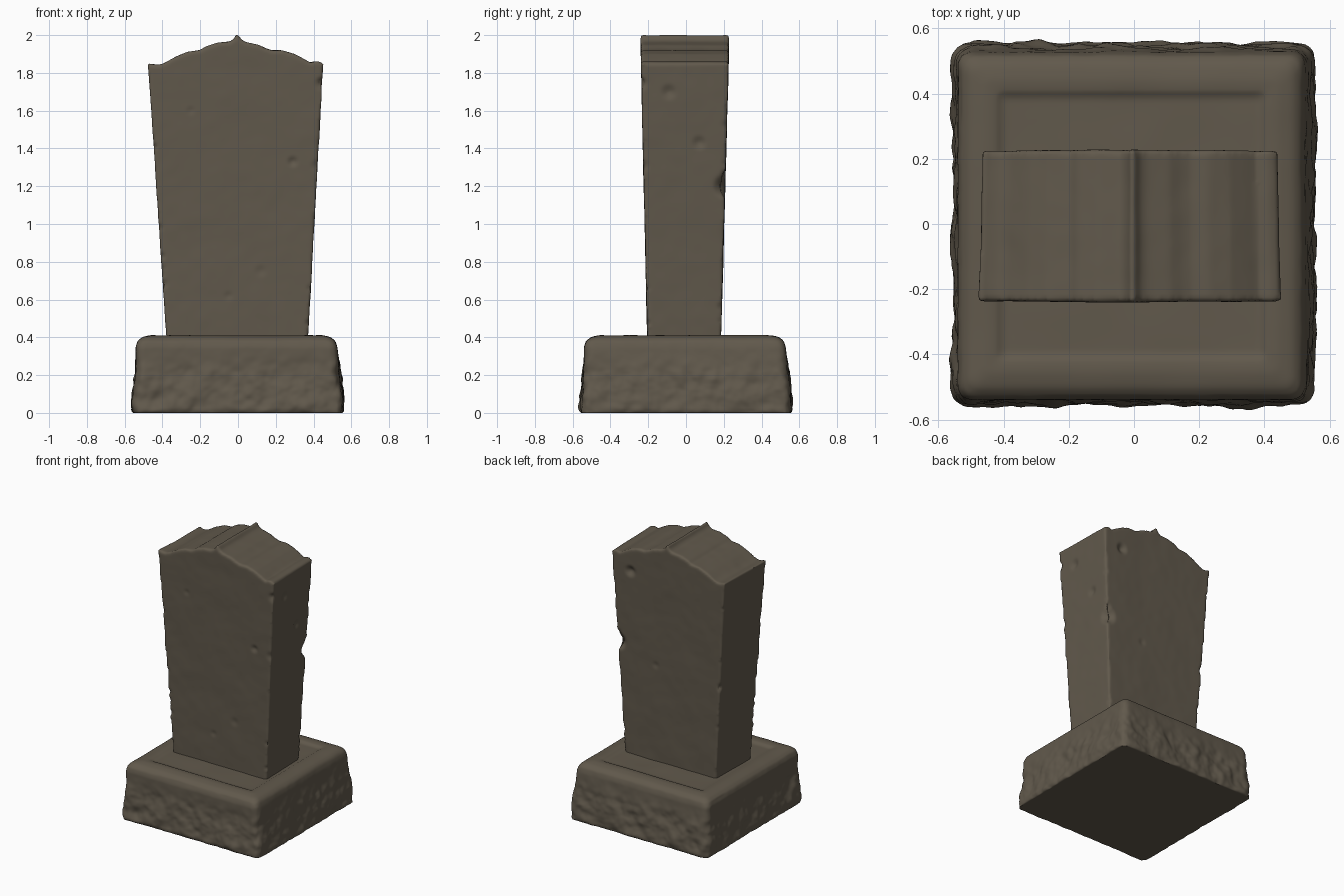
import bpy, bmesh, math, random
from mathutils import Vector, noise

if "Cube" in bpy.data.objects:
    bpy.data.objects.remove(bpy.data.objects["Cube"])

random.seed(4)

stone = bpy.data.materials.new("weathered_grey_brown_stone")
stone.diffuse_color = (0.120, 0.100, 0.072, 1)
stone.use_nodes = True
stone.node_tree.nodes["Principled BSDF"].inputs["Base Color"].default_value = stone.diffuse_color


def make_object(name, bm, voxel, smooth):
    """Turn a rough block into a dense, softly rounded mesh."""
    bmesh.ops.recalc_face_normals(bm, faces=bm.faces)
    me = bpy.data.meshes.new(name)
    bm.to_mesh(me)
    bm.free()
    ob = bpy.data.objects.new(name, me)
    bpy.context.collection.objects.link(ob)
    rm = ob.modifiers.new("remesh", 'REMESH')
    rm.mode = 'VOXEL'
    rm.voxel_size = voxel
    sm = ob.modifiers.new("soften", 'SMOOTH')
    sm.factor = 0.5
    sm.iterations = smooth
    dg = bpy.context.evaluated_depsgraph_get()
    dense = bpy.data.meshes.new_from_object(ob.evaluated_get(dg))
    ob.modifiers.clear()
    ob.data = dense
    dense.materials.clear()
    dense.materials.append(stone)
    dense.polygons.foreach_set("use_smooth", [True] * len(dense.polygons))
    return ob


def smoothstep(a, b, t):
    t = max(0.0, min(1.0, (t - a) / (b - a)))
    return t * t * (3 - 2 * t)


# ---- Plinth: stacked rounded-square rings with a shallow sunken top panel
def ring(bm, half, z, radius, cx=0.0, cy=0.0):
    verts = []
    for q in range(4):
        mid = math.pi / 4 + q * math.pi / 2
        sx, sy = math.copysign(1, math.cos(mid)), math.copysign(1, math.sin(mid))
        for k in range(5):
            a = (q + k / 4) * math.pi / 2
            verts.append(bm.verts.new((cx + sx * (half - radius) + radius * math.cos(a),
                                       cy + sy * (half - radius) + radius * math.sin(a), z)))
    return verts


levels = [(0.558, 0, .05), (0.553, .10, .05), (0.540, .21, .05), (0.533, .35, .04),
          (0.522, .382, .04), (0.495, .402, .03), (0.45, .411, .02),
          (0.415, .409, .015), (0.395, .396, .01)]
bm = bmesh.new()
rings = [ring(bm, h, z, r, -0.008 * (z > .3), -0.006 * (z > .3)) for h, z, r in levels]
for a, b in zip(rings, rings[1:]):
    for i in range(20):
        j = (i + 1) % 20
        bm.faces.new((a[i], a[j], b[j], b[i]))
bm.faces.new(rings[0][::-1])
bm.faces.new(rings[-1])
plinth = make_object("plinth", bm, 0.011, 2)

# Rough-hewn lower sides, faint waviness on top
normals = [v.normal.copy() for v in plinth.data.vertices]
for v, n in zip(plinth.data.vertices, normals):
    p = v.co.copy()
    rough = 1 - 0.85 * smoothstep(.17, .34, p.z)
    d = (noise.noise(p * 7) * .014 + noise.noise(p * 17 + Vector((5, 2, 1))) * .010
         + noise.noise(p * 36) * .003) * rough
    side = Vector((n.x, n.y, 0))
    if p.z < .38:
        v.co += side * d
    if p.z > .36:
        v.co.z += noise.noise(p * 6) * .003
low = min(v.co.z for v in plinth.data.vertices)
for v in plinth.data.vertices:
    v.co.z -= low
    if v.co.z < .006:
        v.co.z = 0

# ---- Headstone: crested profile, tapering towards the foot
crest = [(-.477, 1.853), (-.455, 1.848), (-.42, 1.845), (-.395, 1.853), (-.33, 1.890),
         (-.27, 1.915), (-.20, 1.924), (-.175, 1.942), (-.11, 1.962), (-.045, 1.968),
         (-.022, 1.980), (-.012, 2.003), (.004, 2.003), (.018, 1.978), (.045, 1.966),
         (.11, 1.952), (.15, 1.932), (.18, 1.922), (.23, 1.924), (.30, 1.903),
         (.35, 1.876), (.385, 1.856), (.415, 1.866), (.452, 1.855)]
outline = [(-.377, .35)] + crest + [(.369, .35)]


def depth_at(z, foot, top):
    return foot + (top - foot) * (z - .4) / 1.55


bm = bmesh.new()
front = [bm.verts.new((x, depth_at(z, -.205, -.240), z)) for x, z in outline]
back = [bm.verts.new((x * .975, depth_at(z, .185, .228), z)) for x, z in outline]
bm.faces.new(front)
bm.faces.new(back[::-1])
for i in range(len(outline)):
    j = (i + 1) % len(outline)
    bm.faces.new((front[i], front[j], back[j], back[i]))
slab = make_object("headstone", bm, 0.011, 2)

# Dents and chips: centre, radius, depth
dents = [((.40, .212, 1.20), .075, .045), ((.405, .215, 1.26), .04, .015),
         ((.29, -.225, 1.33), .035, .012), ((.42, .07, 1.43), .045, .012),
         ((.29, .224, 1.74), .05, .022), ((.445, -.09, 1.70), .05, .012),
         ((-.05, -.21, .62), .03, .005), ((.12, -.215, .75), .04, .005),
         ((-.25, -.23, 1.60), .03, .005), ((.1, .21, 1.1), .035, .006)]
for k in range(22):  # small chips scattered along the upright edges
    z = random.uniform(.45, 1.82)
    t = (z - .4) / 1.45
    x = random.choice((-.379 - .094 * t, .371 + .076 * t))
    y = random.choice((-.205 - .033 * t, .185 + .04 * t))
    dents.append(((x, y, z), random.uniform(.02, .045), random.uniform(.006, .013)))
dents = [(Vector(c), r, d) for c, r, d in dents]
normals = [v.normal.copy() for v in slab.data.vertices]
for v, n in zip(slab.data.vertices, normals):
    p = v.co.copy()
    push = noise.noise(p * 5) * .0025 + noise.noise(p * 14) * .001
    for c, r, d in dents:
        if abs(p.z - c.z) < r:
            dist = (p - c).length
            if dist < r:
                push -= d * (1 - smoothstep(0, r, dist))
    v.co += n * push
# Keep the crest tip exactly at full height
top = max(v.co.z for v in slab.data.vertices)
for v in slab.data.vertices:
    v.co.z += (2.0 - top) * smoothstep(1.5, 2.0, v.co.z)
